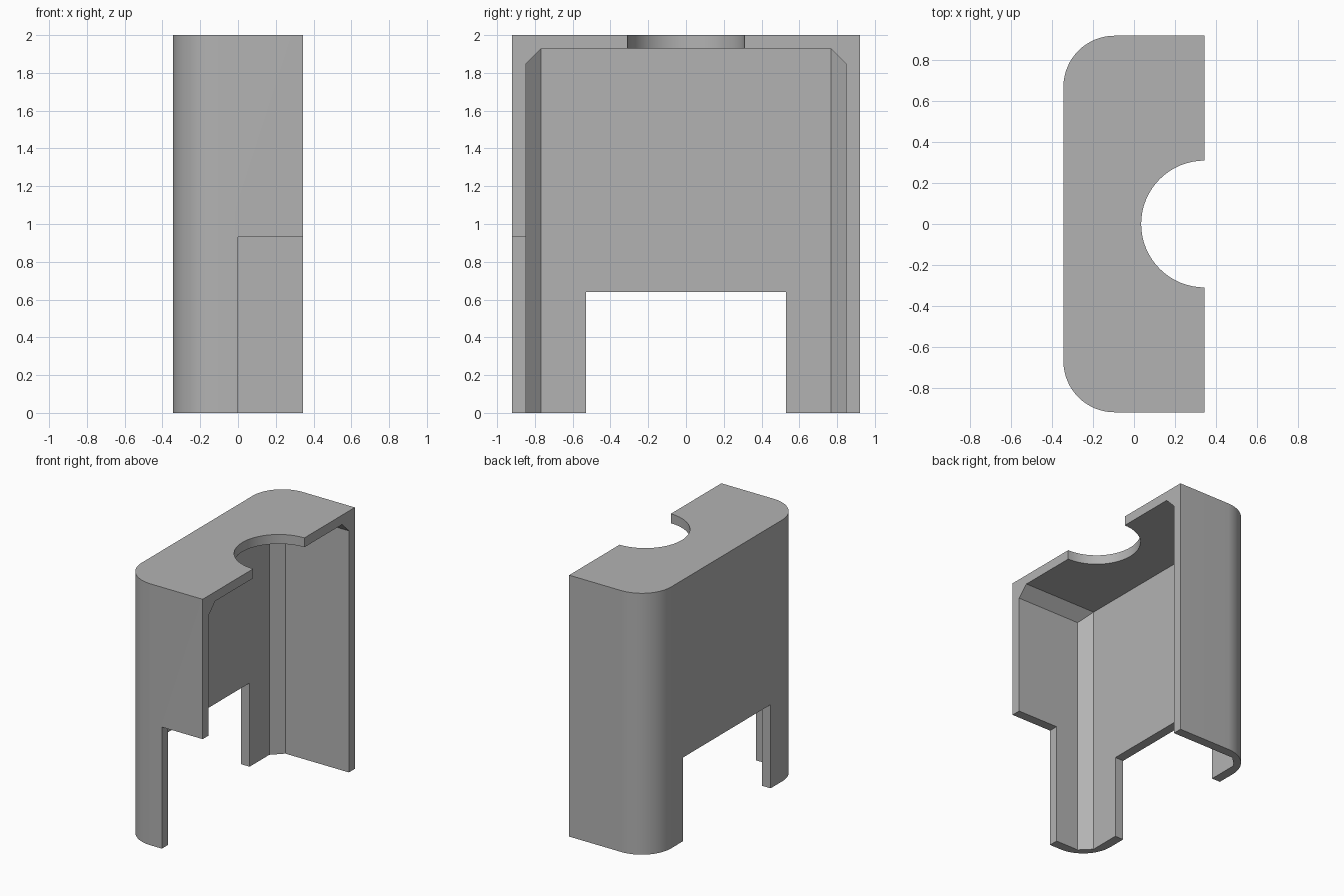
import bpy, bmesh, math
from mathutils import Vector

if "Cube" in bpy.data.objects:
    bpy.data.objects.remove(bpy.data.objects["Cube"])

X, Y, H = 0.345, 0.92, 2.0      # half depth, half width, height
WALL, CH = 0.072, 0.08          # wall thickness, inner chamfer
R = 0.25                        # outer corner radius


def prism(name, points, axis, lo, hi):
    """Extrude a 2D outline along z (points are x, y) or x (points are y, z)."""
    place = (lambda a, b, t: (a, b, t)) if axis == 'z' else (lambda a, b, t: (t, a, b))
    bm = bmesh.new()
    face = bm.faces.new([bm.verts.new(place(a, b, lo)) for a, b in points])
    ext = bmesh.ops.extrude_face_region(bm, geom=[face])
    shift = Vector(place(0, 0, hi - lo))
    bmesh.ops.translate(bm, vec=shift, verts=[v for v in ext['geom'] if isinstance(v, bmesh.types.BMVert)])
    bmesh.ops.recalc_face_normals(bm, faces=bm.faces)
    mesh = bpy.data.meshes.new(name)
    bm.to_mesh(mesh)
    bm.free()
    ob = bpy.data.objects.new(name, mesh)
    bpy.context.collection.objects.link(ob)
    return ob


def rect(a0, a1, b0, b1):
    return [(a0, b0), (a1, b0), (a1, b1), (a0, b1)]


def arc(cx, cy, r, start, end, n):
    return [(cx + r * math.cos(math.radians(start + (end - start) * i / n)),
             cy + r * math.sin(math.radians(start + (end - start) * i / n))) for i in range(n + 1)]


def boolean(ob, tool, op='DIFFERENCE'):
    mod = ob.modifiers.new(tool.name, 'BOOLEAN')
    mod.operation, mod.object, mod.solver = op, tool, 'EXACT'
    bpy.context.view_layer.objects.active = ob
    bpy.ops.object.modifier_apply(modifier=mod.name)
    bpy.data.objects.remove(tool)


# Outer body with two rounded back corners
outline = ([(X, -Y), (X, Y)] + arc(-X + R, Y - R, R, 90, 180, 16)
           + arc(-X + R, -Y + R, R, 180, 270, 16))
cover = prism("cover_shell", outline, 'z', 0, H)

# Chamfered cavity, open at the bottom and the right
xi, yi, zi = -X + WALL, Y - WALL, H - WALL
cavity = prism("cavity", [(1, -yi), (1, yi), (xi + CH, yi), (xi, yi - CH),
                          (xi, -yi + CH), (xi + CH, -yi)], 'z', -0.5, zi)
roof = prism("cavity_roof", [(-yi - 0.001, -1), (yi + 0.001, -1), (yi + 0.001, zi - CH - 0.001), (yi - CH, zi),
                             (-yi + CH, zi), (-yi - 0.001, zi - CH - 0.001)], 'x', -1, 2)
boolean(cavity, roof, 'INTERSECT')
boolean(cover, cavity)

# Round notch in the top, slot in the back wall, cutout in the front wall
boolean(cover, prism("top_notch", arc(X, 0, 0.31, 0, 360, 64)[:-1], 'z', zi - 0.05, H + 0.2))
boolean(cover, prism("back_slot", rect(-0.53, 0.53, -0.2, 0.64), 'x', -0.6, xi + 0.05))
boolean(cover, prism("side_cutout", rect(0, 0.6, -1.2, -yi + 0.04), 'z', -0.2, 0.93))

# Grey finish
grey = bpy.data.materials.new("grey")
grey.diffuse_color = (0.45, 0.45, 0.45, 1)
grey.use_nodes = True
grey.node_tree.nodes["Principled BSDF"].inputs["Base Color"].default_value = grey.diffuse_color
cover.data.materials.clear()
cover.data.materials.append(grey)
for p in cover.data.polygons:
    p.material_index = 0

bpy.ops.object.select_all(action='DESELECT')
cover.select_set(True)
bpy.context.view_layer.objects.active = cover
bpy.ops.object.shade_smooth_by_angle(angle=math.radians(30))
